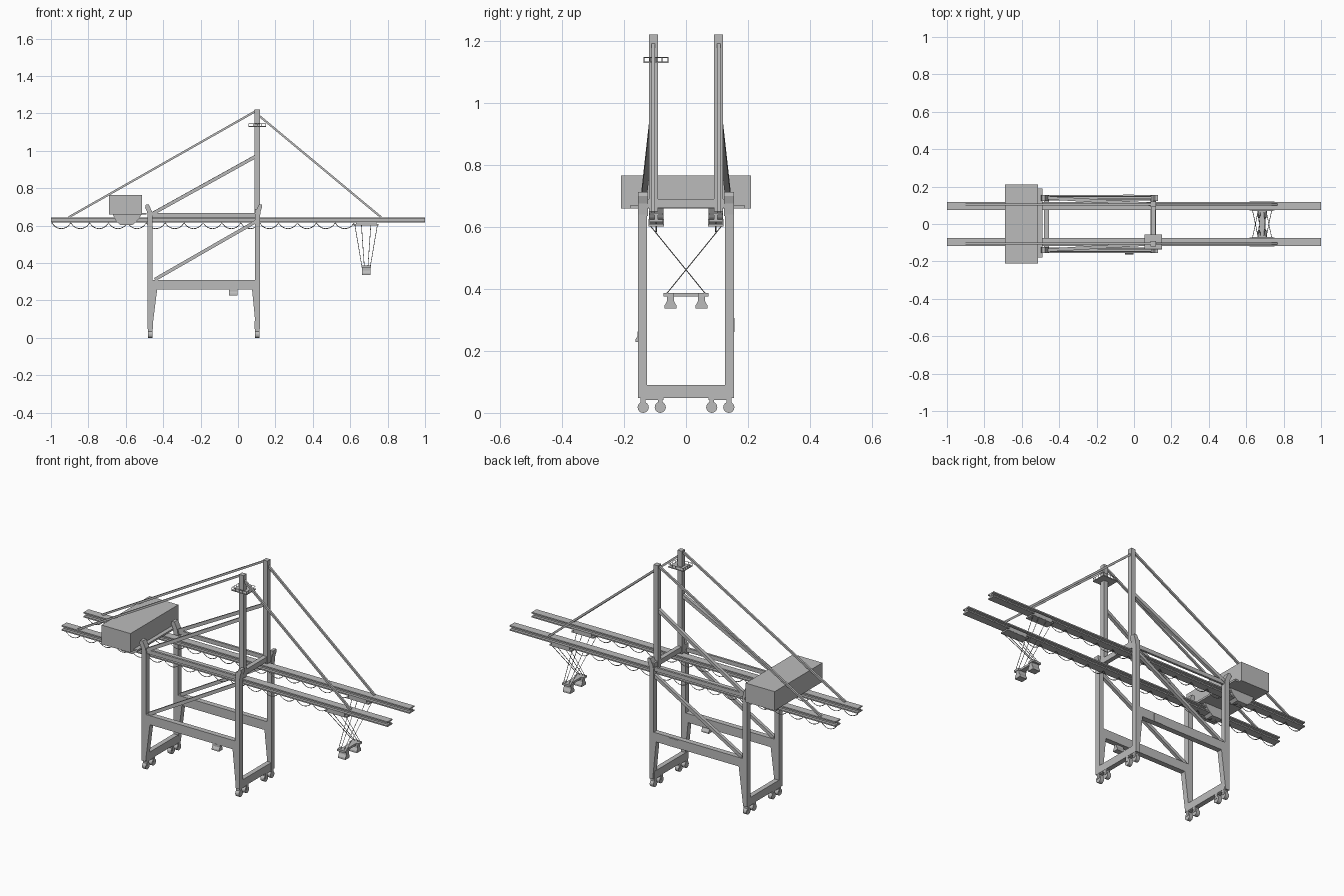
import bpy, bmesh, math
from mathutils import Vector

old = bpy.data.objects.get("Cube")
if old:
    bpy.data.objects.remove(old, do_unlink=True)

GREY = (0.5, 0.5, 0.5, 1)
steel = bpy.data.materials.new("grey steel")
steel.use_nodes = True
steel.diffuse_color = GREY
steel.node_tree.nodes["Principled BSDF"].inputs["Base Color"].default_value = GREY


def finish(name, bm):
    bmesh.ops.recalc_face_normals(bm, faces=bm.faces)
    mesh = bpy.data.meshes.new(name)
    bm.to_mesh(mesh)
    bm.free()
    mesh.materials.append(steel)
    ob = bpy.data.objects.new(name, mesh)
    bpy.context.collection.objects.link(ob)
    return ob


def extrude(name, points, a, b, axis="y"):
    """Extrude a profile from a to b; (x, z) along y, or (y, z) along x."""
    bm = bmesh.new()
    place = (lambda u, v: (u, a, v)) if axis == "y" else (lambda u, v: (a, u, v))
    face = bm.faces.new([bm.verts.new(place(u, v)) for u, v in points])
    out = bmesh.ops.extrude_face_region(bm, geom=[face])
    move = Vector((0, b - a, 0)) if axis == "y" else Vector((b - a, 0, 0))
    verts = [g for g in out["geom"] if isinstance(g, bmesh.types.BMVert)]
    bmesh.ops.translate(bm, verts=verts, vec=move)
    return finish(name, bm)


def box(name, center, size):
    x, y, z = center
    w, d, h = (s / 2 for s in size)
    return extrude(name, [(x - w, z - h), (x + w, z - h), (x + w, z + h), (x - w, z + h)],
                   y - d, y + d)


def beam(name, p, q, w, h=None):
    """Square bar between two points."""
    p, q = Vector(p), Vector(q)
    bm = bmesh.new()
    bmesh.ops.create_cube(bm, size=1)
    bmesh.ops.scale(bm, vec=(w, h or w, (q - p).length), verts=bm.verts)
    ob = finish(name, bm)
    ob.rotation_mode = "QUATERNION"
    ob.rotation_quaternion = (q - p).to_track_quat("Z", "Y")
    ob.location = (p + q) / 2
    return ob


def cable(name, strands, radius):
    """Round cable made of one or more polylines."""
    cu = bpy.data.curves.new(name, "CURVE")
    cu.dimensions = "3D"
    cu.bevel_depth = radius
    cu.bevel_resolution = 0
    cu.use_fill_caps = True
    for pts in strands:
        sp = cu.splines.new("POLY")
        sp.points.add(len(pts) - 1)
        for sp_pt, co in zip(sp.points, pts):
            sp_pt.co = (*co, 1)
    cu.materials.append(steel)
    ob = bpy.data.objects.new(name, cu)
    bpy.context.collection.objects.link(ob)
    return ob


def wheel(name, x, y, z, radius, width):
    bm = bmesh.new()
    bmesh.ops.create_cone(bm, cap_ends=True, segments=16, radius1=radius,
                          radius2=radius, depth=width)
    ob = finish(name, bm)
    ob.rotation_euler = (0, math.pi / 2, 0)
    ob.location = (x, y, z)
    return ob


def foot(name, x, y, z, w, d, h):
    """Small flared grab block with a narrow neck."""
    prof = [(-.5, 0), (.5, 0), (.5, .25), (.28, .6), (.28, 1), (-.28, 1), (-.28, .6), (-.5, .25)]
    return extrude(name, [(y + u * d, z + v * h) for u, v in prof], x - w / 2, x + w / 2, "x")


LEG_X = (-.469, .103)
MAST_X = LEG_X[1]
LEG_Y, MAST_Y, BOOM_Y = .14, .105, .096

FRAME = [(-.483, .048), (-.483, .66), (-.456, .66), (-.456, .31), (.09, .31), (.09, .66),
         (.117, .66), (.117, .048), (.096, .048), (.075, .26), (-.432, .26), (-.459, .048)]

for s, side in ((1, "left"), (-1, "right")):
    # Portal side frame with tapered lower legs
    extrude(f"{side}_portal_frame", FRAME, s * .125, s * .155)
    ly, my, by = s * LEG_Y, s * MAST_Y, s * BOOM_Y

    # Upper tie and diagonal braces
    beam(f"{side}_upper_tie", (-.46, ly, .656), (.095, ly, .656), .012, .022)
    beam(f"{side}_lower_diagonal", (-.445, ly, .312), (.095, ly, .622), .018)
    beam(f"{side}_upper_diagonal", (-.465, ly, .66), (MAST_X, my, .975), .018)

    # Bent leg tops
    for x, d, base in ((LEG_X[0], -1, .65), (LEG_X[1], 1, .635)):
        prof = [(x - .0135, base), (x + .0135, base), (x + .0135 + d * .004, .675),
                (x + .012 + d * .014, .70), (x + .008 + d * .016, .712),
                (x - .008 + d * .016, .712), (x - .0135 + d * .014, .695),
                (x - .0135 + d * .004, .675)]
        extrude(f"{side}_leg_top", prof, s * .123, s * .155)

    # Mast and its stays
    box(f"{side}_mast", (MAST_X, my, .935), (.027, .028, .57))
    beam(f"{side}_back_stay", (.09, my, 1.21), (-.905, my, .645), .011)
    beam(f"{side}_front_stay", (.11, my, 1.19), (.765, my, .645), .011)
    box(f"{side}_mast_bracket", (MAST_X, s * .122, .675), (.025, .06, .03))

    # Boom girder, I section
    f, w, zb, zt, t = .0215, .006, .616, .645, .007
    half = [(w, zb + t), (w, zt - t), (f, zt - t), (f, zt)]
    sec = [(f, zb), *[(f, zb + t)], *half]
    sec += [(-u, v) for u, v in reversed(sec)]
    extrude(f"{side}_boom", [(by + u, v) for u, v in sec], -1, 1, "x")

    # Hanging power cable in loops
    loops = 16
    pts = []
    for i in range(loops * 8 + 1):
        a = i / 8
        pts.append((-.995 + a * .101, by, .615 - .031 * abs(math.sin(math.pi * a)) ** .7))
    cable(f"{side}_festoon_cable", [pts], .002)

    # Machine house bracket
    extrude(f"{side}_house_bracket",
            [(-.67, .662), (-.655, .63), (-.63, .603), (-.565, .603), (-.535, .63), (-.515, .662)],
            by - .024, by + .024)

    # Trolley carriage
    box(f"{side}_trolley_plate", (.685, by, .605), (.135, .05, .008))
    for e in (-1, 1):
        box(f"{side}_trolley_cheek", (.685, by + e * .023, .614), (.11, .005, .022))

    # Spreader grab blocks
    foot(f"{side}_grab_block", .685, s * .05, .336, .045, .038, .042)

    # Bogies and wheels
    for x in LEG_X:
        for y in (.083, .138):
            wheel(f"{side}_wheel", x, s * y, .018, .018, .022)
            box(f"{side}_wheel_fork", (x, s * y, .036), (.026, .016, .03))
        box(f"{side}_bogie", (x, s * .11, .046), (.022, .075, .008))

# Sill beams joining the legs, and the upper cross beam
for x in LEG_X:
    box("sill_beam", (x, 0, .069), (.027, .30, .042))
box("upper_cross_beam", (MAST_X, 0, .676), (.025, .25, .028))

# Machine house and its walkway
box("machine_house", (-.602, 0, .712), (.178, .42, .106))
box("house_walkway", (-.502, .005, .664), (.024, .37, .01))

# Spreader and hoist ropes
box("spreader_bar", (.685, 0, .381), (.028, .146, .011))
for s in (-1, 1):
    box("spreader_end", (.685, s * .055, .381), (.052, .034, .011))
ropes = []
for s in (-1, 1):
    for top, low in ((.625, .662), (.66, .675), (.71, .695), (.745, .708)):
        ropes.append([(top, s * .115, .603), (low, -s * .062, .385)])
cable("hoist_ropes", ropes, .0016)

# Lookout platform round the right mast
px, py = MAST_X, -.097
box("lookout_floor", (px, py, 1.13), (.092, .08, .005))
rail = []
corners = [(px + a * .045, py + b * .039) for a, b in ((-1, -1), (1, -1), (1, 1), (-1, 1))]
for (ax, ay), (bx, by) in zip(corners, corners[1:] + corners[:1]):
    rail.append([(ax, ay, 1.146), (bx, by, 1.146)])
    for k in range(4):
        x, y = ax + (bx - ax) * k / 4, ay + (by - ay) * k / 4
        rail.append([(x, y, 1.13), (x, y, 1.146)])
cable("lookout_railing", rail, .0014)

# Hanging lamp block under the right portal beam, and a panel on the left one
foot("lamp_block", -.025, -.147, .228, .045, .032, .034)
box("beam_panel", (-.03, .155, .283), (.06, .004, .045))
